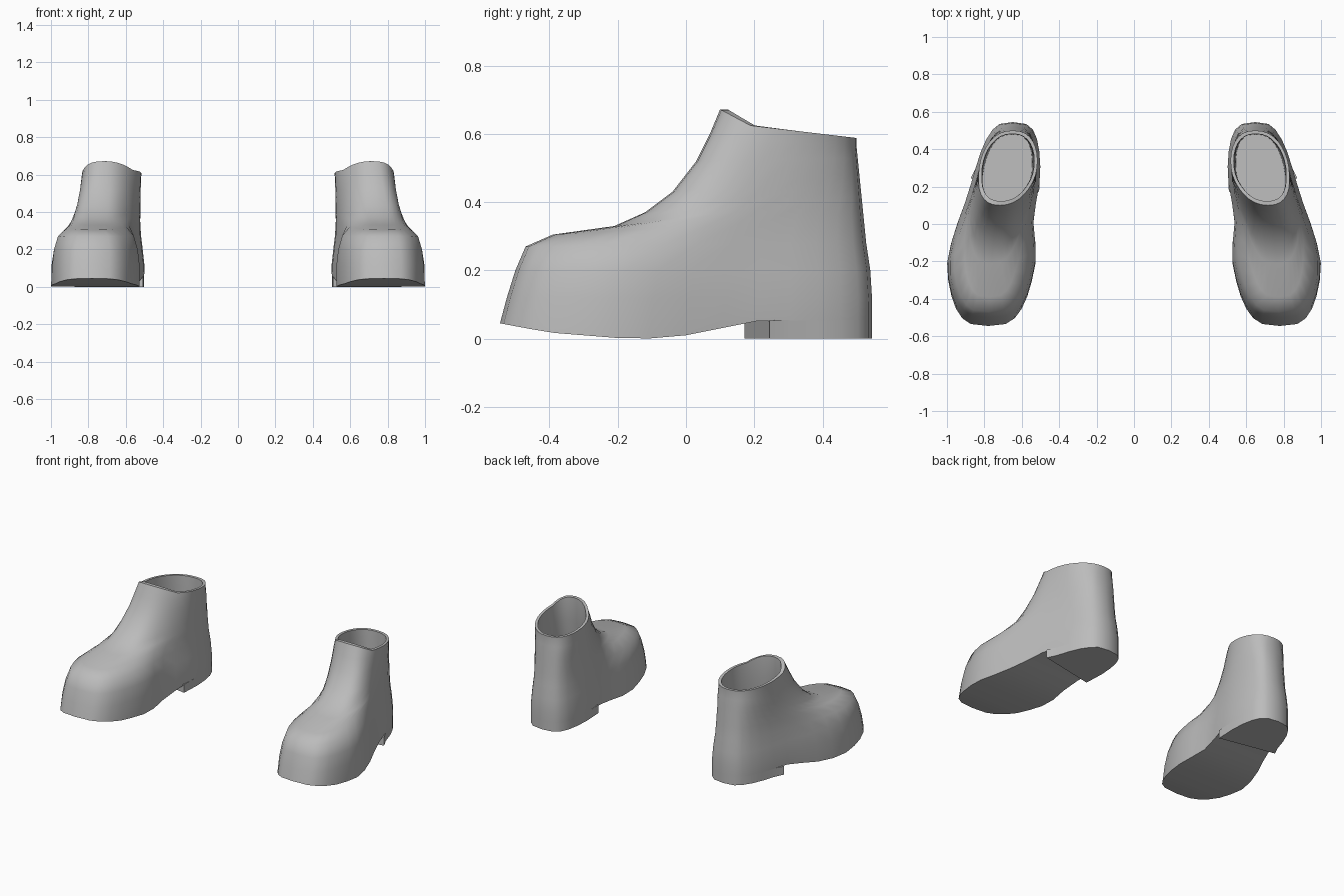
import bpy, bmesh, math

cube = bpy.data.objects.get("Cube")
if cube:
    bpy.data.objects.remove(cube, do_unlink=True)

N = 32  # points around each ring; index 0 is the toe, N/2 the heel

grey = bpy.data.materials.new("plain grey")
grey.diffuse_color = (0.5, 0.5, 0.5, 1)
grey.use_nodes = True
grey.node_tree.nodes["Principled BSDF"].inputs["Base Color"].default_value = (0.5, 0.5, 0.5, 1)

# Foot axis (y, x) and underside height (y, z)
AXIS = [(-.545, .78), (-.25, .767), (0, .742), (.25, .68), (.5, .648)]
SOLE = [(-.545, .045), (-.4, .018), (-.2, .002), (-.05, 0), (.21, .052), (.545, .055)]

# Upper rings: front y, front z, back y, back z, forefoot half width, heel half width, roundness
UPPER = [
    (-.545, None, .545, None, .250, .192, .60),
    (-.525, .12, .545, .12, .250, .192, .60),
    (-.500, .20, .540, .20, .241, .182, .60),
    (-.470, .27, .528, .28, .218, .172, .60),
    (-.390, .305, .520, .36, .160, .166, .60),
    (-.210, .33, .514, .42, .140, .160, .62),
    (-.120, .37, .510, .46, .134, .157, .64),
    (-.040, .43, .507, .49, .134, .155, .66),
    (.030, .52, .503, .53, .142, .154, .72),
    (.070, .60, .500, .56, .150, .154, .80),
    (.100, "collar", .500, .585, .155, .155, .85),
]
# Lining rings, from the rim down to the footbed
LINING = [
    (.122, "collar", .482, .585, .138, .138, .85),
    (.120, .52, .482, .51, .135, .135, .85),
    (.080, .36, .485, .34, .125, .135, .80),
    (.060, .16, .480, .14, .120, .130, .75),
]


def lerp(table, v):
    v = min(max(v, table[0][0]), table[-1][0])
    for (a, p), (b, q) in zip(table, table[1:]):
        if v <= b:
            return p + (q - p) * (v - a) / (b - a)


def ring(yf, zf, yb, zb, wf, wh, power):
    pts = []
    for i in range(N):
        t = 2 * math.pi * i / N
        u = (1 - math.cos(t)) / 2
        y = yf + (yb - yf) * u
        s = min(max((.1 - y) / .35, 0), 1)
        s = s * s * (3 - 2 * s)
        half = wh + (wf - wh) * s
        side = math.sin(t)
        x = lerp(AXIS, y) + math.copysign(abs(side) ** power, side) * half * (abs(side) > 1e-6)
        if zf is None:
            z = lerp(SOLE, y)
        elif zf == "collar":  # raised tongue at the front of the rim
            z = .635 - .047 * u + .037 * max(0, 1 - u / .22)
        else:
            z = zf + (zb - zf) * u
        pts.append((x, y, z))
    return pts


def bridge(bm, a, b, closed=True):
    n = len(a)
    for i in range(n if closed else n - 1):
        j = (i + 1) % n
        bm.faces.new((a[i], a[j], b[j], b[i]))


def cap(bm, loop):
    # Strips straight across from one side to the other
    n = len(loop)
    for i in range(n // 2):
        q = [loop[i], loop[i + 1], loop[(n - i - 1) % n], loop[(n - i) % n]]
        bm.faces.new(list(dict.fromkeys(q)))


def finish(bm, name, side, angle):
    for v in bm.verts:
        v.co.x *= side
    bmesh.ops.recalc_face_normals(bm, faces=bm.faces)
    mesh = bpy.data.meshes.new(name)
    bm.to_mesh(mesh)
    bm.free()
    mesh.materials.append(grey)
    ob = bpy.data.objects.new(name, mesh)
    bpy.context.collection.objects.link(ob)
    bpy.ops.object.select_all(action='DESELECT')
    ob.select_set(True)
    bpy.context.view_layer.objects.active = ob
    bpy.ops.object.shade_smooth_by_angle(angle=math.radians(angle))


def boot(side, label):
    # Upper, rim, lining and sole in one shell
    bm = bmesh.new()
    loops = [[bm.verts.new(p) for p in ring(*row)] for row in UPPER + LINING]
    for a, b in zip(loops, loops[1:]):
        bridge(bm, a, b)
    cap(bm, loops[0])
    cap(bm, loops[-1])
    finish(bm, label + "_boot_upper", side, 50)

    # Heel block under the back of the sole, its front square to the foot
    bm = bmesh.new()
    first = round(N * 112.5 / 360)
    pts = [list(p) for p in ring(*UPPER[0])[first:N - first + 1]]
    for p in (pts[0], pts[-1]):
        p[1] += .2 * (p[0] - lerp(AXIS, p[1]))
    top = [bm.verts.new((x, y, z + .002)) for x, y, z in pts]
    base = [bm.verts.new((x, y, 0)) for x, y, z in pts]
    bridge(bm, top, base)
    bm.faces.new(base)
    bm.faces.new(top)
    finish(bm, label + "_boot_heel", side, 50)


boot(1, "left")
boot(-1, "right")
